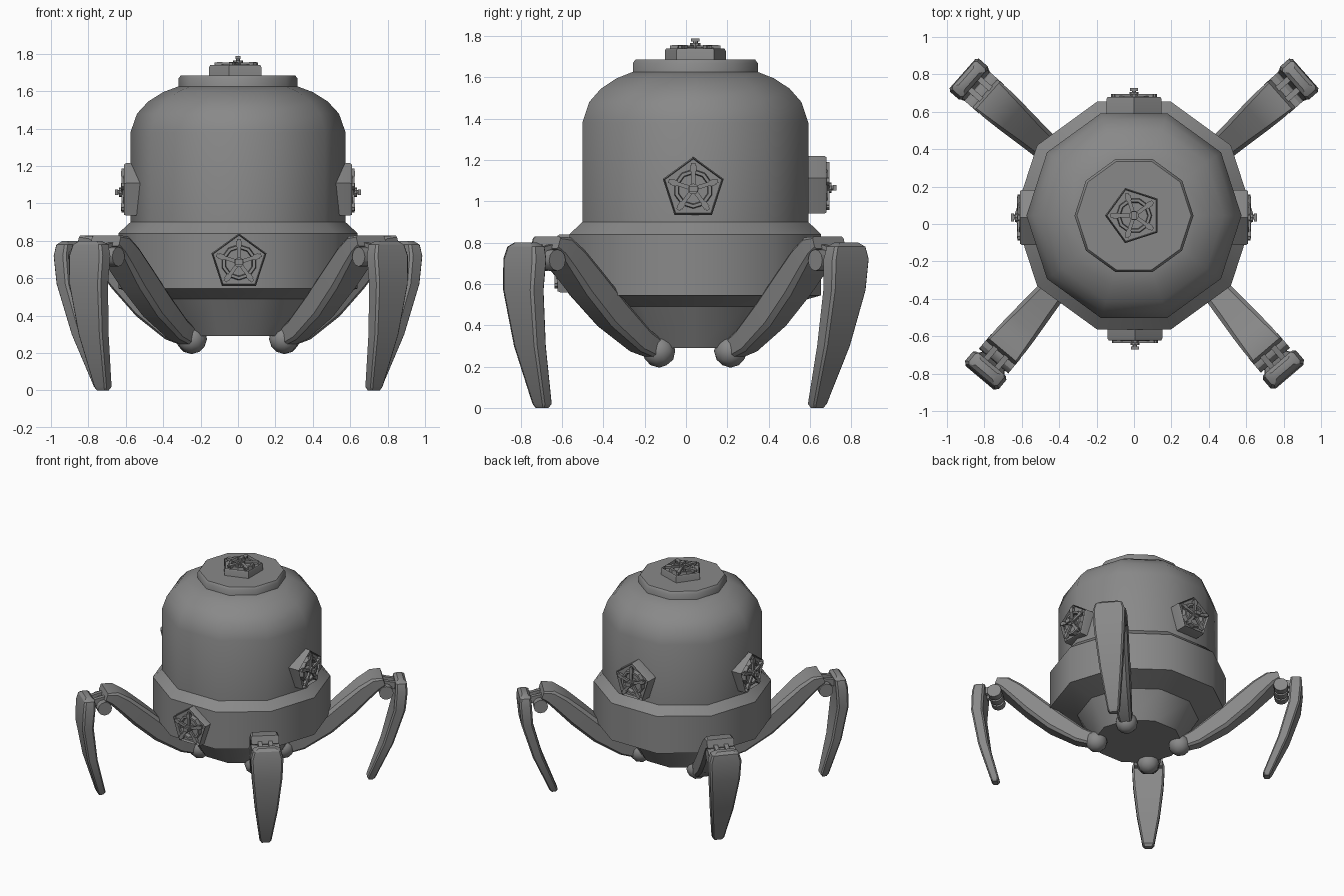
import bpy, bmesh, math
from mathutils import Matrix, Vector

if "Cube" in bpy.data.objects:
    bpy.data.objects.remove(bpy.data.objects["Cube"])

grey = bpy.data.materials.new("dull_grey")
grey.diffuse_color = (0.25, 0.25, 0.25, 1)
grey.use_nodes = True
grey.node_tree.nodes["Principled BSDF"].inputs["Base Color"].default_value = grey.diffuse_color
CY = 0.045  # body axis in y


def finish(name, bm, matrix=None, angle=30):
    """Turn a bmesh into a shaded object."""
    if matrix is not None:
        bm.transform(matrix)
    bmesh.ops.recalc_face_normals(bm, faces=bm.faces)
    me = bpy.data.meshes.new(name)
    bm.to_mesh(me)
    bm.free()
    me.materials.append(grey)
    ob = bpy.data.objects.new(name, me)
    bpy.context.collection.objects.link(ob)
    bpy.ops.object.select_all(action='DESELECT')
    ob.select_set(True)
    bpy.context.view_layer.objects.active = ob
    bpy.ops.object.shade_smooth_by_angle(angle=math.radians(angle))
    return ob


def loft(bm, rings):
    """Skin a list of equal-length point rings and cap both ends."""
    rows = [[bm.verts.new(p) for p in r] for r in rings]
    n = len(rows[0])
    for a, b in zip(rows, rows[1:]):
        for i in range(n):
            j = (i + 1) % n
            bm.faces.new((a[i], a[j], b[j], b[i]))
    bm.faces.new(rows[0])
    return bm.faces.new(rows[-1])


def polygon(r, z, n, turn=0.0):
    return [(r * math.cos(turn + math.tau * i / n),
             r * math.sin(turn + math.tau * i / n), z) for i in range(n)]


def chamfered(center, across, width, thick):
    """Eight-sided section: width along local y, thickness along 'across'."""
    w, t = width / 2, thick / 2
    c = min(w, t) * 0.3
    pts = [(w, t - c), (w - c, t), (c - w, t), (-w, t - c),
           (-w, c - t), (c - w, -t), (w - c, -t), (w, c - t)]
    return [Vector(center) + Vector((0, 1, 0)) * a + Vector(across) * b for a, b in pts]


def cylinder(bm, r, length, matrix, n=12):
    bmesh.ops.create_cone(bm, cap_ends=True, segments=n, radius1=r, radius2=r,
                          depth=length, matrix=matrix)


def box(bm, size, matrix):
    bmesh.ops.create_cube(bm, size=1, matrix=matrix @ Matrix.Diagonal((*size, 1)))


# Ten-sided body: belly, wide ring, drum and dome
body_profile = [(0.32, 0.29), (0.44, 0.49), (0.64, 0.545), (0.64, 0.84), (0.575, 0.90),
                (0.575, 1.38), (0.54, 1.48), (0.48, 1.545), (0.40, 1.595), (0.32, 1.625)]
at_axis = Matrix.Translation((0, CY, 0))
bm = bmesh.new()
loft(bm, [polygon(r, z, 10) for r, z in body_profile])
finish("body", bm, at_axis, 38)

# Cap on the dome
bm = bmesh.new()
loft(bm, [polygon(r, z, 10) for r, z in
          [(0.318, 1.60), (0.318, 1.668), (0.305, 1.685)]])
finish("dome_cap", bm, at_axis, 38)


# Pentagonal hatches with a recessed face, ring, spokes and knob
def hatch(name, face, out, up):
    out, up = Vector(out), Vector(up)
    side = up.cross(out)
    m = Matrix((side, up, out)).transposed().to_4x4()
    m.translation = face
    turn = math.pi / 2
    bm = bmesh.new()
    top = loft(bm, [polygon(0.155, -0.13, 5, turn), polygon(0.155, -0.012, 5, turn),
                    polygon(0.148, 0, 5, turn)])
    bmesh.ops.inset_region(bm, faces=[top], thickness=0.028)
    bmesh.ops.translate(bm, verts=list(top.verts), vec=(0, 0, -0.002))
    bmesh.ops.inset_region(bm, faces=[top], thickness=0.004)
    bmesh.ops.translate(bm, verts=list(top.verts), vec=(0, 0, -0.025))
    # raised inner ring
    ring = [[bm.verts.new(p) for p in polygon(r, z, 10, turn)] for r, z in
            [(0.096, -0.027), (0.092, 0.004), (0.076, 0.004), (0.072, -0.027)]]
    for a, b in zip(ring, ring[1:]):
        for i in range(10):
            j = (i + 1) % 10
            bm.faces.new((a[i], a[j], b[j], b[i]))
    # spokes and their clamps
    for k in range(5):
        spin = Matrix.Rotation(math.tau * k / 5, 4, 'Z')
        box(bm, (0.02, 0.115, 0.016), spin @ Matrix.Translation((0, 0.068, 0.006)))
        box(bm, (0.03, 0.03, 0.022), spin @ Matrix.Translation((0, 0.098, 0.004)))
    # hub and knob
    cylinder(bm, 0.026, 0.05, Matrix.Translation((0, 0, 0.0)), 10)
    cylinder(bm, 0.012, 0.03, Matrix.Translation((0, 0, 0.03)), 8)
    box(bm, (0.042, 0.028, 0.016), Matrix.Translation((0, 0, 0.04)))
    finish(name, bm, m)


hatch("front_hatch", (0.005, -0.622, 0.685), (0, -1, 0), (0, 0, 1))
hatch("back_hatch", (0.0, 0.68, 1.065), (0, 1, 0), (0, 0, 1))
hatch("right_hatch", (0.61, 0.035, 1.06), (1, 0, 0), (0, 0, 1))
hatch("left_hatch", (-0.61, 0.035, 1.06), (-1, 0, 0), (0, 0, 1))
hatch("top_hatch", (0.0, 0.045, 1.74), (0, 0, 1), (-1, 0, 0))

# Upper leg: reach, height, width, thickness
UPPER = [(0.0, 0.275, 0.08, 0.09), (0.12, 0.325, 0.11, 0.12), (0.30, 0.455, 0.145, 0.15),
         (0.46, 0.60, 0.17, 0.15), (0.58, 0.715, 0.19, 0.13), (0.66, 0.78, 0.20, 0.105),
         (0.72, 0.80, 0.20, 0.06)]
# Lower leg: outer reach, inner reach, height, width
LOWER = [(0.865, 0.825, 0.80, 0.13), (0.885, 0.805, 0.78, 0.20), (0.89, 0.80, 0.72, 0.235),
         (0.875, 0.79, 0.57, 0.22), (0.79, 0.715, 0.30, 0.165), (0.665, 0.605, 0.02, 0.085),
         (0.65, 0.615, 0.0, 0.06)]


def leg(name, hip, azimuth, splay):
    m = Matrix.Translation((hip[0], hip[1], 0)) @ Matrix.Rotation(math.radians(azimuth), 4, 'Z')
    # hip ball
    bm = bmesh.new()
    bmesh.ops.create_icosphere(bm, subdivisions=2, radius=0.08,
                               matrix=Matrix.Translation((0, 0, 0.275)))
    finish(name + "_hip_ball", bm, m)
    # curved upper leg, sections square to the path
    bm = bmesh.new()
    rings = []
    for i, (u, z, w, t) in enumerate(UPPER):
        a, b = UPPER[max(i - 1, 0)], UPPER[min(i + 1, len(UPPER) - 1)]
        d = Vector((b[0] - a[0], 0, b[1] - a[1])).normalized()
        rings.append(chamfered((u, 0, z), (-d.z, 0, d.x), w, t))
    loft(bm, rings)
    finish(name + "_upper_leg", bm, m)
    # knee axle made of three drums on a thinner pin, with linking arms
    bm = bmesh.new()
    lie = Matrix.Rotation(math.pi / 2, 4, 'X')
    spot = Matrix.Translation((0.735, 0, 0.715))
    cylinder(bm, 0.036, 0.20, spot @ lie)
    for t in (-0.075, 0, 0.075):
        cylinder(bm, 0.052, 0.055, spot @ Matrix.Translation((0, t, 0)) @ lie)
    for t in (-0.038, 0.038):
        box(bm, (0.15, 0.03, 0.05), Matrix.Translation((0.77, t, 0.755))
            @ Matrix.Rotation(math.radians(12), 4, 'Y'))
    finish(name + "_knee", bm, m)
    # tapering lower leg
    bm = bmesh.new()
    rings = []
    for o, i, z, w in LOWER:
        s = splay * max(0, 1 - z / 0.77)
        rings.append(chamfered(((o + i) / 2 + s, 0, z), (1, 0, 0), w, o - i))
    loft(bm, rings)
    finish(name + "_lower_leg", bm, m)


leg("front_right", (0.245, -0.13), -49.5, 0.11)
leg("front_left", (-0.245, -0.13), -130, 0.11)
leg("back_right", (0.25, 0.215), 41.5, 0.0)
leg("back_left", (-0.25, 0.215), 138.5, 0.0)
